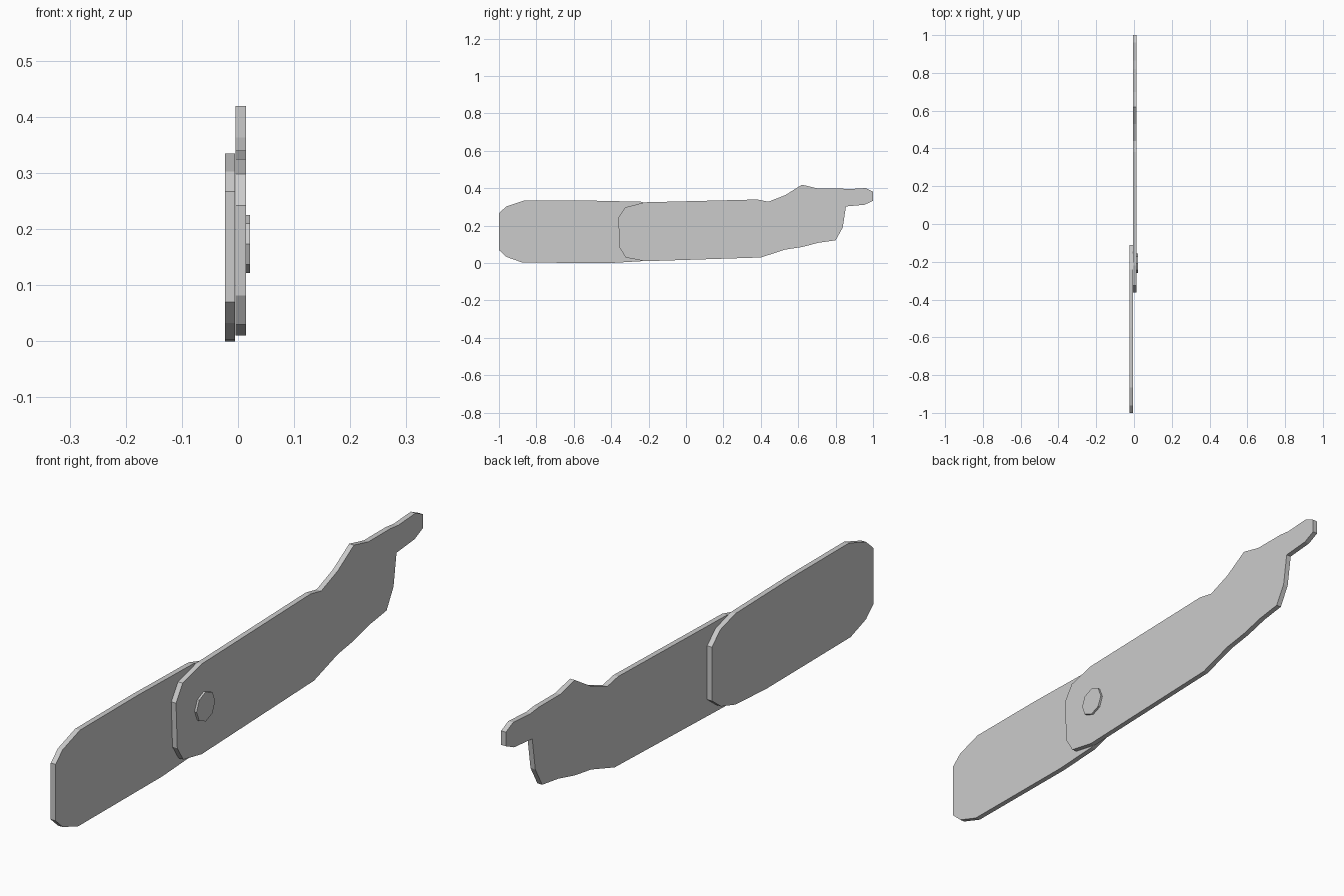
import bpy, math


def plate(name, profile, x0, x1):
    """Extrude a (y, z) outline along x."""
    n = len(profile)
    verts = [(x, y, z) for x in (x0, x1) for y, z in profile]
    faces = [tuple(reversed(range(n))), tuple(range(n, 2 * n))]
    faces += [(i, (i + 1) % n, n + (i + 1) % n, n + i) for i in range(n)]
    mesh = bpy.data.meshes.new(name)
    mesh.from_pydata(verts, [], faces)
    mesh.update()
    obj = bpy.data.objects.new(name, mesh)
    bpy.context.collection.objects.link(obj)
    return obj


# Rear plate with clipped corners
plate("rear_plate", [
    (-1, .07), (-.96, .033), (-.875, .003), (-.41, 0), (-.24, .01),
    (-.16, .034), (-.11, .072), (-.11, .26), (-.155, .303), (-.24, .328),
    (-.55, .335), (-.865, .335), (-.96, .303), (-1, .267)],
    -.0235, -.005)

# Front plate with shaped end and narrow tang
plate("front_plate", [
    (-.355, .082), (-.322, .03), (-.22, .01), (.4, .03), (.53, .072),
    (.62, .086), (.71, .109), (.8, .122), (.838, .19), (.855, .303),
    (.955, .312), (1, .333), (1, .382), (.96, .401), (.865, .395),
    (.82, .4), (.7, .4), (.62, .419), (.53, .363), (.44, .328),
    (.38, .34), (-.22, .325), (-.325, .298), (-.362, .242)],
    -.0045, .014)

# Octagonal pivot head
ring = [(-.208 + .0515 * math.cos(i * math.pi / 4),
         .1735 + .0515 * math.sin(i * math.pi / 4)) for i in range(8)]
plate("pivot_head", ring, .0135, .0215)
